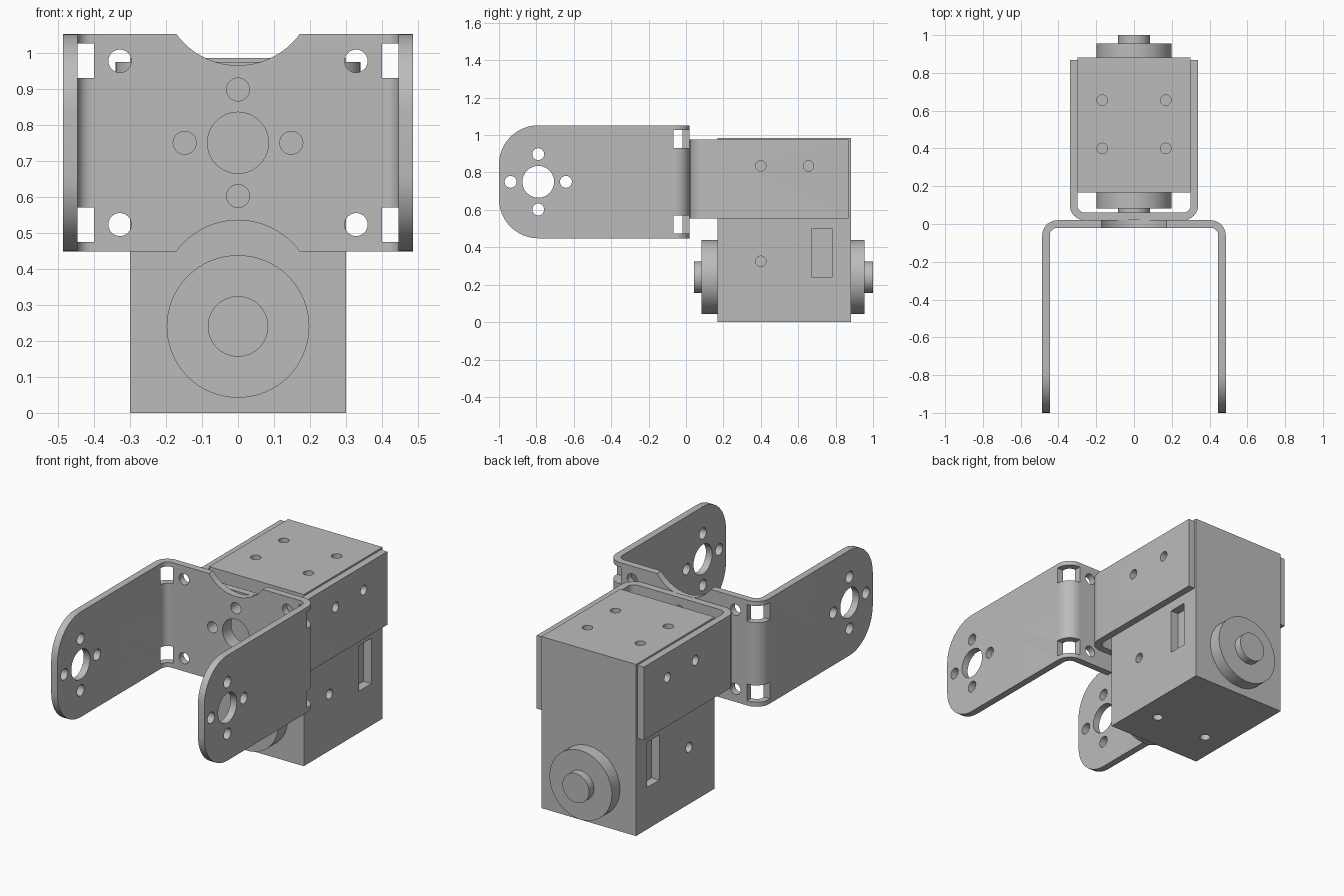
import bpy, bmesh, math
from mathutils import Matrix, Vector

cube = bpy.data.objects.get("Cube")
if cube:
    bpy.data.objects.remove(cube, do_unlink=True)

metal = bpy.data.materials.new("plain_grey")
metal.use_nodes = True
GREY = (0.5, 0.5, 0.5, 1)
metal.diffuse_color = GREY
metal.node_tree.nodes["Principled BSDF"].inputs["Base Color"].default_value = GREY

ROT = {"x": Matrix.Rotation(math.pi / 2, 4, "Y"),
       "y": Matrix.Rotation(math.pi / 2, 4, "X"),
       "z": Matrix.Identity(4)}


def add_box(bm, lo, hi):
    lo, hi = Vector(lo), Vector(hi)
    size = Matrix.Diagonal((hi - lo).to_4d())
    size[3][3] = 1
    bmesh.ops.create_cube(bm, size=1, matrix=Matrix.Translation((lo + hi) / 2) @ size)


def add_cyl(bm, centre, axis, radius, length, segments=32):
    bmesh.ops.create_cone(bm, cap_ends=True, segments=segments, radius1=radius, radius2=radius,
                          depth=length, matrix=Matrix.Translation(centre) @ ROT[axis])


def make(name, bm):
    bmesh.ops.recalc_face_normals(bm, faces=bm.faces)
    mesh = bpy.data.meshes.new(name)
    bm.to_mesh(mesh)
    bm.free()
    mesh.materials.append(metal)
    obj = bpy.data.objects.new(name, mesh)
    bpy.context.collection.objects.link(obj)
    return obj


def cut(obj, bm):
    """Subtract all the closed shapes in bm from obj."""
    cutter = make("cutter", bm)
    cutter.hide_render = True
    mod = obj.modifiers.new("cut", "BOOLEAN")
    mod.operation, mod.solver, mod.object = "DIFFERENCE", "EXACT", cutter
    graph = bpy.context.evaluated_depsgraph_get()
    mesh = bpy.data.meshes.new_from_object(obj.evaluated_get(graph))
    obj.modifiers.clear()
    obj.data = mesh
    bpy.data.objects.remove(cutter, do_unlink=True)


def smooth(obj):
    bpy.ops.object.select_all(action="DESELECT")
    obj.select_set(True)
    bpy.context.view_layer.objects.active = obj
    bpy.ops.object.shade_smooth_by_angle(angle=math.radians(30))


def channel(half, y_plate, y_end, thick, radius, z0, z1, steps=8):
    """U-shaped bent sheet: plate outer face at y_plate, arms reaching y_end."""
    s = 1 if y_end > y_plate else -1

    def side(inset, r):
        w, y = half - inset, y_plate + s * inset
        arc = [(w - r + r * math.sin(a), y + s * r * (1 - math.cos(a)))
               for a in (math.pi / 2 * i / steps for i in range(steps + 1))]
        right = arc + [(w, y_end)]
        return [(-px, py) for px, py in reversed(right)] + right

    outline = side(0, radius) + side(thick, radius - thick)[::-1]
    bm = bmesh.new()
    face = bm.faces.new([bm.verts.new((px, py, z0)) for px, py in outline])
    top = bmesh.ops.extrude_face_region(bm, geom=[face])["geom"]
    bmesh.ops.translate(bm, vec=(0, 0, z1 - z0),
                        verts=[v for v in top if isinstance(v, bmesh.types.BMVert)])
    return bm


def bolt_pattern(bm, centre, axis, length):
    """Large centre hole with four small ones around it."""
    c = Vector(centre)
    side = Vector((0, 1, 0)) if axis == "x" else Vector((1, 0, 0))
    add_cyl(bm, c, axis, 0.085, length, 40)
    for off in (side, -side, Vector((0, 0, 1)), Vector((0, 0, -1))):
        add_cyl(bm, c + off * 0.148, axis, 0.032, length, 24)


MID = 0.75  # height of the bracket centre line

# Motor housing with blind screw holes and side slots
bm = bmesh.new()
add_box(bm, (-0.3, 0.168, 0), (0.3, 0.882, 0.985))
housing = make("motor_housing", bm)
bm = bmesh.new()
for s in (-1, 1):
    for y in (0.4, 0.655):
        add_cyl(bm, (s * 0.168, y, 0.985), "z", 0.028, 0.12, 24)
        add_cyl(bm, (s * 0.3, y, 0.835), "x", 0.028, 0.12, 24)
    add_cyl(bm, (s * 0.168, 0.4, 0), "z", 0.028, 0.12, 24)
    add_cyl(bm, (s * 0.3, 0.4, 0.325), "x", 0.028, 0.12, 24)
    add_box(bm, (s * 0.3 - 0.05, 0.67, 0.24), (s * 0.3 + 0.05, 0.78, 0.5))
cut(housing, bm)
smooth(housing)

# Output horn at the front and idler horn at the back
for name, face, s, hub in (("front_horn", 0.168, -1, 0.04), ("back_horn", 0.882, 1, 0.045)):
    for part, radius, start, depth in (("disc", 0.198, 0, 0.086 if s < 0 else 0.073),
                                       ("hub", 0.084, 0.073 if s > 0 else 0.086, hub)):
        bm = bmesh.new()
        add_cyl(bm, (0, face + s * (start + depth / 2), 0.24), "y", radius, depth, 64)
        smooth(make(name + "_" + part, bm))

# Inner bracket wrapped around the housing
inner = make("inner_bracket", channel(0.34, 0.02, 0.868, 0.04, 0.08, 0.555, 0.975))
bm = bmesh.new()
bolt_pattern(bm, (0, 0.04, MID), "y", 0.1)
for s in (-1, 1):
    for y in (0.4, 0.655):
        add_cyl(bm, (s * 0.32, y, 0.835), "x", 0.028, 0.12, 24)
cut(inner, bm)
smooth(inner)

# Outer bracket with rounded arm ends
LOW, HIGH = 0.448, 1.052
bm = channel(0.486, 0.02, -1, 0.04, 0.08, LOW, HIGH)
ends = [e for e in bm.edges if all(v.co.y < -0.99 for v in e.verts)
        and abs(e.verts[0].co.z - e.verts[1].co.z) < 0.01]
bmesh.ops.bevel(bm, geom=ends, offset=0.21, segments=12, profile=0.5, affect="EDGES")
outer = make("outer_bracket", bm)
bm = bmesh.new()
bolt_pattern(bm, (0, 0, MID), "y", 0.1)
for s in (-1, 1):
    bolt_pattern(bm, (s * 0.466, -0.79, MID), "x", 0.1)
    # scooped notches in the plate edges
    add_cyl(bm, (0, 0, MID + s * 0.4275), "y", 0.2125, 0.1, 64)
    for t in (-1, 1):
        add_cyl(bm, (s * 0.328, 0, MID + t * 0.227), "y", 0.032, 0.1, 24)
        # relief windows through the bends
        z = MID + t * 0.228
        add_box(bm, (s * 0.45 - 0.05, -0.068, z - 0.048), (s * 0.45 + 0.05, 0.05, z + 0.048))
cut(outer, bm)
smooth(outer)
